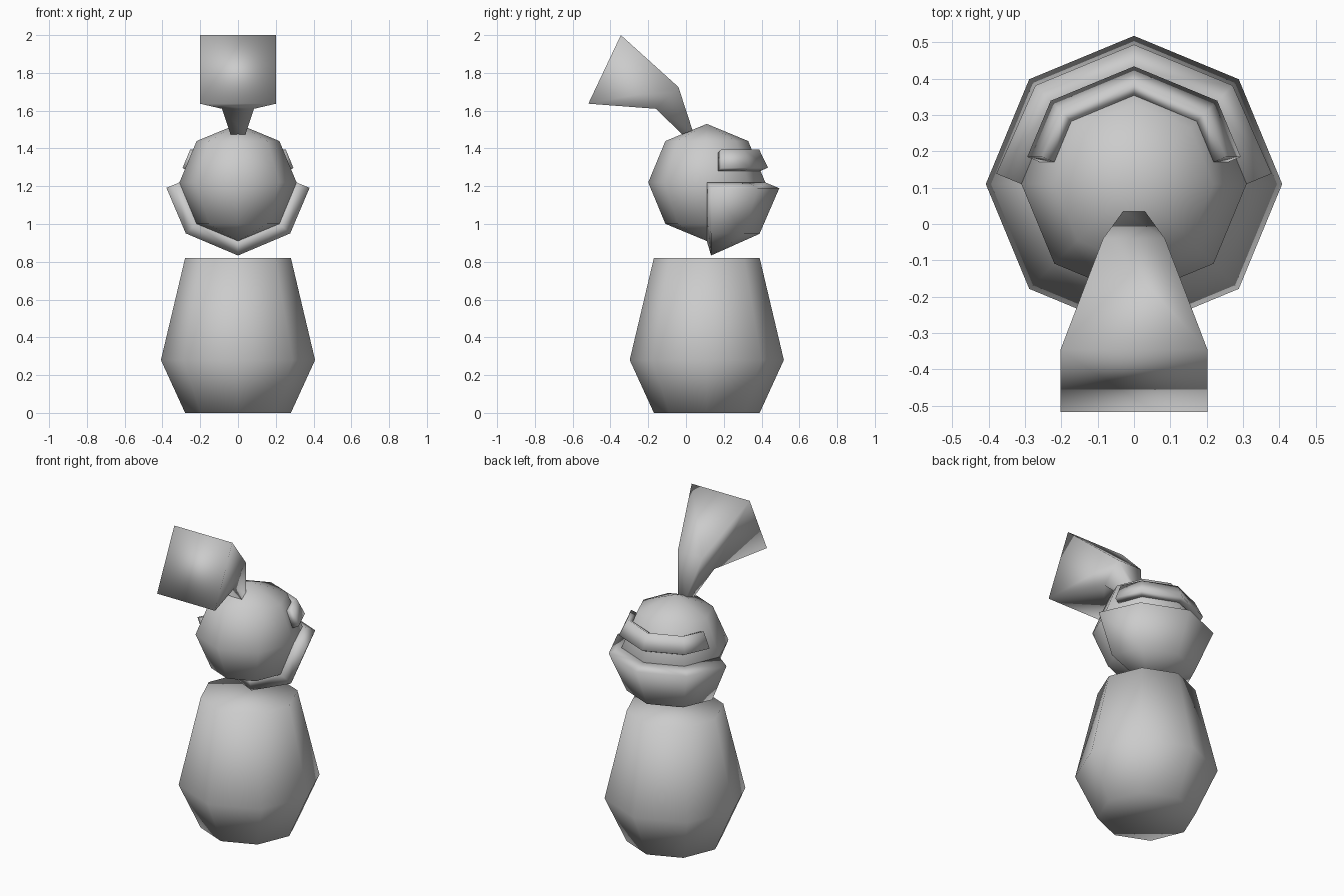
import bpy, bmesh, math
from mathutils import Matrix, Vector

if "Cube" in bpy.data.objects:
    bpy.data.objects.remove(bpy.data.objects["Cube"])

CENTRE_Y = 0.11
HEAD = Vector((0, CENTRE_Y, 1.22))
HEAD_R = 0.31


def finish(name, bm):
    bmesh.ops.recalc_face_normals(bm, faces=bm.faces)
    for f in bm.faces:
        f.smooth = True
    me = bpy.data.meshes.new(name)
    bm.to_mesh(me)
    bm.free()
    ob = bpy.data.objects.new(name, me)
    bpy.context.collection.objects.link(ob)
    return ob


def loft(name, rings):
    """Bridge equal-sized rings of points and cap both ends."""
    bm = bmesh.new()
    loops = [[bm.verts.new(p) for p in ring] for ring in rings]
    n = len(loops[0])
    for a, b in zip(loops, loops[1:]):
        for i in range(n):
            j = (i + 1) % n
            bm.faces.new((a[i], a[j], b[j], b[i]))
    bm.faces.new(loops[0])
    bm.faces.new(loops[-1])
    return finish(name, bm)


def head_sphere():
    bm = bmesh.new()
    bmesh.ops.create_uvsphere(bm, u_segments=8, v_segments=4, radius=HEAD_R,
                              matrix=Matrix.Translation(HEAD))
    return bm


def head_patch(name, keep, thickness, inset=0):
    """Cut a patch out of the head, optionally inset it, and thicken outward."""
    bm = head_sphere()
    drop = [f for f in bm.faces if not keep(f.calc_center_median() - HEAD)]
    bmesh.ops.delete(bm, geom=drop, context='FACES')
    if inset:
        rim = bmesh.ops.inset_region(bm, faces=bm.faces[:], thickness=inset,
                                     use_boundary=True, use_even_offset=True)
        bmesh.ops.delete(bm, geom=rim['faces'], context='FACES')
    bm.normal_update()
    # outer shell follows the vertex normals, inner shell stays on the head
    normals = {v: v.normal.copy() for v in bm.verts}
    inner = bm.faces[:]
    outer = {v: bm.verts.new(v.co + n * thickness) for v, n in normals.items()}
    border = [e for e in bm.edges if e.is_boundary]
    for f in inner:
        bm.faces.new([outer[v] for v in f.verts])
    for e in border:
        a, b = e.verts
        bm.faces.new((a, b, outer[b], outer[a]))
    return finish(name, bm)


# Body: eight-sided barrel
def octagon(r, z):
    return [(r * math.cos(i * math.pi / 4), CENTRE_Y + r * math.sin(i * math.pi / 4), z)
            for i in range(8)]


loft("body", [octagon(0.28, 0), octagon(0.408, 0.28), octagon(0.28, 0.82)])

# Head
finish("head", head_sphere())

# Jaw shell: lower quarter of the head, thickened
head_patch("jaw_shell", lambda c: c.y > 0 and c.z < 0, 0.08)

# Visor band: inset strip of the upper side faces
head_patch("visor_band", lambda c: c.y > 0 and 0 < c.z < 0.16, 0.04, inset=0.065)


# Tuft: square section flaring away from the top of the head
def section(upper, lower, w_up, w_low):
    return [(-w_up, *upper), (w_up, *upper), (w_low, *lower), (-w_low, *lower)]


loft("hair_tuft", [
    section((0.035, 1.495), (-0.02, 1.475), 0.03, 0.04),
    section((-0.04, 1.725), (-0.16, 1.61), 0.085, 0.085),
    section((-0.345, 2.0), (-0.517, 1.637), 0.202, 0.202),
])
